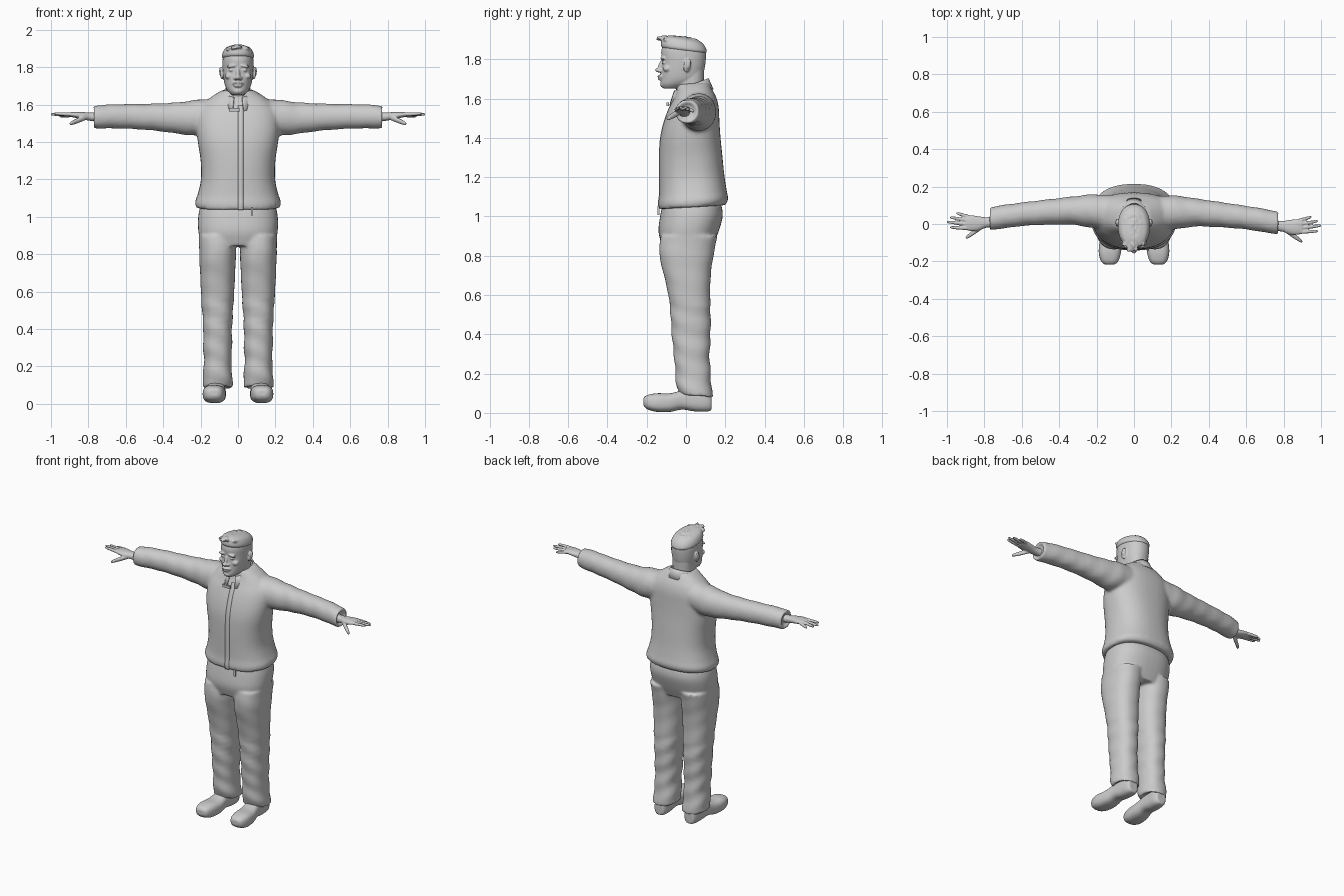
import bpy, bmesh, math, random
from mathutils import Vector, Matrix

if "Cube" in bpy.data.objects:
    bpy.data.objects.remove(bpy.data.objects["Cube"])

random.seed(4)
grey = bpy.data.materials.new("plain_grey")
grey.diffuse_color = (0.6, 0.6, 0.6, 1)
grey.use_nodes = True
grey.node_tree.nodes["Principled BSDF"].inputs["Base Color"].default_value = grey.diffuse_color


def spline(rows, n=4):
    """Catmull-Rom interpolation through rows of numbers."""
    out = []
    for i in range(len(rows) - 1):
        a, b, c, d = (rows[max(i - 1, 0)], rows[i], rows[i + 1], rows[min(i + 2, len(rows) - 1)])
        for k in range(n):
            t = k / n
            out.append(tuple(0.5 * (2 * q + (r - p) * t + (2 * p - 5 * q + 4 * r - s) * t * t
                                    + (3 * q - p - 3 * r + s) * t ** 3)
                             for p, q, r, s in zip(a, b, c, d)))
    return out + [tuple(rows[-1])]


def ring(axis, pos, cu, cv, ru, rv, power=2.3, tilt=0, n=40, fold=0):
    """Superellipse cross-section at pos on the axis; u, v are the other two axes."""
    pts = []
    for i in range(n):
        t = 2 * math.pi * i / n
        c, s = math.cos(t), math.sin(t)
        w = 1 + fold * math.sin(55 * pos + 2.5 * math.sin(t + 1))
        u = cu + w * ru * math.copysign(abs(c) ** (2 / power), c)
        v = cv + w * rv * math.copysign(abs(s) ** (2 / power), s)
        pts.append({'x': Vector((pos, u, v)), 'y': Vector((u, pos, v)),
                    'z': Vector((u, v, pos + tilt * v))}[axis])
    return pts


def loft(bm, rings):
    loops = [[bm.verts.new(p) for p in r] for r in rings]
    for a, b in zip(loops, loops[1:]):
        for i in range(len(a)):
            j = (i + 1) % len(a)
            bm.faces.new((a[i], a[j], b[j], b[i]))
    bm.faces.new(loops[0])
    bm.faces.new(loops[-1])


def stack(bm, rows, xc=0, power=2.3, tilt=0):
    """Vertical loft from rows of (z, half width, front y, back y)."""
    loft(bm, [ring('z', z, xc, (f + b) / 2, hx, (b - f) / 2, power, tilt)
              for z, hx, f, b in spline(rows)])


def blob(bm, loc, size, rot=(0, 0, 0)):
    m = Matrix.Translation(loc)
    for a, ax in zip(rot, 'XYZ'):
        m = m @ Matrix.Rotation(a, 4, ax)
    bmesh.ops.create_uvsphere(bm, u_segments=16, v_segments=10, radius=1,
                              matrix=m @ Matrix.Diagonal((*size, 1)))


def finish(name, bm, voxel=0, smooth=0, thick=0):
    bmesh.ops.recalc_face_normals(bm, faces=bm.faces)
    me = bpy.data.meshes.new(name)
    bm.to_mesh(me)
    bm.free()
    me.materials.append(grey)
    ob = bpy.data.objects.new(name, me)
    bpy.context.collection.objects.link(ob)
    for p in me.polygons:
        p.use_smooth = True
    if voxel:
        r = ob.modifiers.new("merge", 'REMESH')
        r.mode, r.voxel_size, r.use_smooth_shade = 'VOXEL', voxel, True
    if smooth:
        s = ob.modifiers.new("soften", 'SMOOTH')
        s.factor, s.iterations = 0.5, smooth
    if thick:
        ob.modifiers.new("thickness", 'SOLIDIFY').thickness = thick
    return ob


# Jacket: torso and both sleeves merged
bm = bmesh.new()
torso = [(1.045, .222, -.138, .20), (1.075, .23, -.142, .215), (1.12, .215, -.137, .207),
         (1.2, .198, -.137, .195), (1.3, .20, -.137, .185), (1.4, .215, -.132, .175),
         (1.48, .222, -.115, .17), (1.55, .215, -.09, .166), (1.60, .185, -.065, .153),
         (1.64, .14, -.05, .132), (1.675, .085, -.045, .115)]
stack(bm, torso, power=2.4, tilt=.06)
sleeve = [(.08, .06, 1.545, .09, .09), (.22, .065, 1.53, .09, .095), (.32, .067, 1.528, .076, .084),
          (.45, .058, 1.533, .068, .072), (.6, .043, 1.537, .063, .066), (.7, .028, 1.536, .063, .064),
          (.775, .017, 1.533, .06, .06)]
for s in (-1, 1):
    rows = spline(sleeve) + [(.772, .017, 1.533, .046, .046), (.755, .017, 1.533, .04, .04)]
    loft(bm, [ring('x', s * x, y - s * .015 * x, z, ry, rz, 2.1, fold=.02)
              for x, y, z, ry, rz in rows])
finish("jacket", bm, .01, 5)

# Trousers: hips and both legs merged
bm = bmesh.new()
stack(bm, [(.845, .195, -.12, .135), (.92, .212, -.14, .165), (1.0, .213, -.132, .187),
           (1.06, .2, -.12, .18)], power=2.4)
leg = [(.09, .079, -.035, .137), (.14, .08, -.05, .13), (.22, .073, -.055, .124),
       (.3, .077, -.062, .12), (.4, .077, -.072, .125), (.52, .084, -.08, .125),
       (.6, .089, -.09, .123), (.7, .094, -.112, .126), (.8, .098, -.135, .14),
       (.9, .1, -.13, .16)]
for s in (-1, 1):
    rows = spline(leg)
    rows = [(.105, .055, -.015, .11), (.09, .066, -.025, .125)] + rows
    loft(bm, [ring('z', z, s * .109, (f + b) / 2, hx, (b - f) / 2, 2.3, -.12 * max(0, 1 - z / .3),
                   fold=.03 if z < .55 else .008) for z, hx, f, b in rows])
finish("trousers", bm, .009, 4)

# Shoes: toe lifted, arched sole, low heel
shoe = [(-.217, .13, .025, .04, .075), (-.2, .13, .046, .02, .09), (-.15, .129, .06, .005, .1),
        (-.08, .123, .059, .005, .1), (-.02, .118, .051, .017, .115), (.04, .115, .048, .008, .125),
        (.1, .112, .046, .006, .125), (.13, .112, .034, .012, .1)]
for s, side in ((-1, "right"), (1, "left")):
    bm = bmesh.new()
    loft(bm, [ring('y', y, s * x, (a + b) / 2, hx, (b - a) / 2, 2.7)
              for y, x, hx, a, b in spline(shoe)])
    finish(side + "_shoe", bm, .007, 3)

# Hands: palm, four fanned fingers and a lowered thumb
palm = [(.74, .012, 1.532, .03, .026), (.79, .008, 1.535, .028, .022), (.83, .003, 1.54, .038, .02),
        (.87, .004, 1.545, .042, .016), (.9, .004, 1.547, .036, .011)]
tips = [(.95, .058, 1.535, .035), (.985, .036, 1.545, .016), (1.003, .012, 1.548, -.004),
        (.985, -.018, 1.552, -.024)]
for s, side in ((-1, "right"), (1, "left")):
    bm = bmesh.new()
    dy = -.02 if s > 0 else 0
    loft(bm, [ring('x', s * x, y + dy, z, a, b, 2.2, n=24) for x, y, z, a, b in spline(palm)])
    fingers = [((.87, y0, 1.546), (x, y, z), .0095) for x, y, z, y0 in tips]
    fingers.append(((.81, -.012, 1.533), (.9, -.075, 1.497), .014))
    for a, b, r in fingers:
        a, b = Vector(a), Vector(b)
        rings = []
        for t, k in ((0, 1), (.35, 1.05), (.7, .95), (.92, .75), (1, .35)):
            p = a.lerp(b, t)
            rings.append(ring('x', s * p.x, p.y + dy, p.z, r * k, r * k, 2, n=14))
        loft(bm, rings)
    finish(side + "_hand", bm, .004, 2)

# Head: skull, neck, facial features and ears merged
bm = bmesh.new()
stack(bm, [(1.58, .075, -.045, .095), (1.64, .066, -.05, .09), (1.75, .066, -.05, .092)])
stack(bm, [(1.652, .032, -.118, -.03), (1.672, .054, -.128, .03), (1.70, .069, -.127, .075),
           (1.74, .077, -.126, .092), (1.79, .082, -.122, .1), (1.84, .082, -.126, .101),
           (1.88, .073, -.112, .085), (1.905, .045, -.08, .05)], power=2.2)
blob(bm, (0, -.128, 1.765), (.011, .014, .035), (-.3, 0, 0))      # nose bridge
blob(bm, (0, -.138, 1.745), (.015, .02, .012))                    # nose tip
blob(bm, (0, -.122, 1.712), (.032, .018, .014))                   # mouth mound
blob(bm, (0, -.134, 1.714), (.027, .012, .006))                   # upper lip
blob(bm, (0, -.132, 1.700), (.023, .012, .007))                   # lower lip
blob(bm, (0, -.116, 1.672), (.026, .016, .016))                   # chin
for s in (-1, 1):
    blob(bm, (s * .014, -.131, 1.741), (.010, .013, .009))        # nostril
    blob(bm, (s * .034, -.117, 1.806), (.027, .014, .008), (0, s * .15, 0))  # brow
    blob(bm, (s * .034, -.112, 1.784), (.015, .012, .007))        # eye
    blob(bm, (s * .048, -.095, 1.752), (.022, .022, .017))        # cheek
    blob(bm, (s * .086, .005, 1.768), (.008, .02, .035), (-.15, 0, s * .35))  # ear
    blob(bm, (s * .094, .014, 1.776), (.006, .012, .026), (-.15, 0, s * .35))  # ear rim
finish("head", bm, .0045, 2)

# Hair: cropped cap with a tousled quiff swept forward
bm = bmesh.new()
stack(bm, [(1.842, .079, -.118, .1), (1.855, .086, -.128, .106), (1.88, .08, -.125, .095),
           (1.9, .064, -.115, .07), (1.912, .03, -.08, .02)], power=2.2, tilt=-.12)
for i in range(46):
    y = random.uniform(-.135, .02)
    x = random.uniform(-.06, .06) * (1 - .3 * abs(y + .06) / .08)
    z = 1.912 - 5.5 * x * x - 1.2 * (y + .07) ** 2
    blob(bm, (x, y, z), (.009, .022, .009), (random.uniform(-.5, .3), 0, random.uniform(-.7, .7)))
finish("hair", bm, .005, 1)

# Collar: raised strip around the neck, open at the front
bm = bmesh.new()
cols = []
for i in range(41):
    t = math.radians(-72 + 325 * i / 40)
    col = []
    for rx, ry, drop in ((.076, .09, 0), (.084, .1, -.025), (.102, .115, -.065)):
        y = .025 + ry * math.sin(t)
        col.append(bm.verts.new((rx * math.cos(t), y, 1.662 + .36 * y + drop)))
    cols.append(col)
for a, b in zip(cols, cols[1:]):
    for k in range(2):
        bm.faces.new((a[k], b[k], b[k + 1], a[k + 1]))
finish("collar", bm, thick=.008)

# Front placket: thin strip following the chest
bm = bmesh.new()
pairs = [[bm.verts.new((x, f - .001, z + .06 * f)) for x in (.0, .03)]
         for z, hx, f, b in spline(torso[:9])]
for a, b in zip(pairs, pairs[1:]):
    bm.faces.new((a[0], a[1], b[1], b[0]))
finish("placket", bm, thick=.005)

# Collar tab and zip pull
for name, loc, size in (("collar_tab", (-.02, -.092, 1.572), (.055, .012, .018)),
                        ("zip_pull", (.075, -.14, 1.03), (.012, .01, .045))):
    bm = bmesh.new()
    bmesh.ops.create_cube(bm, size=1, matrix=Matrix.Translation(loc) @ Matrix.Diagonal((*size, 1)))
    ob = finish(name, bm)
    for p in ob.data.polygons:
        p.use_smooth = False
